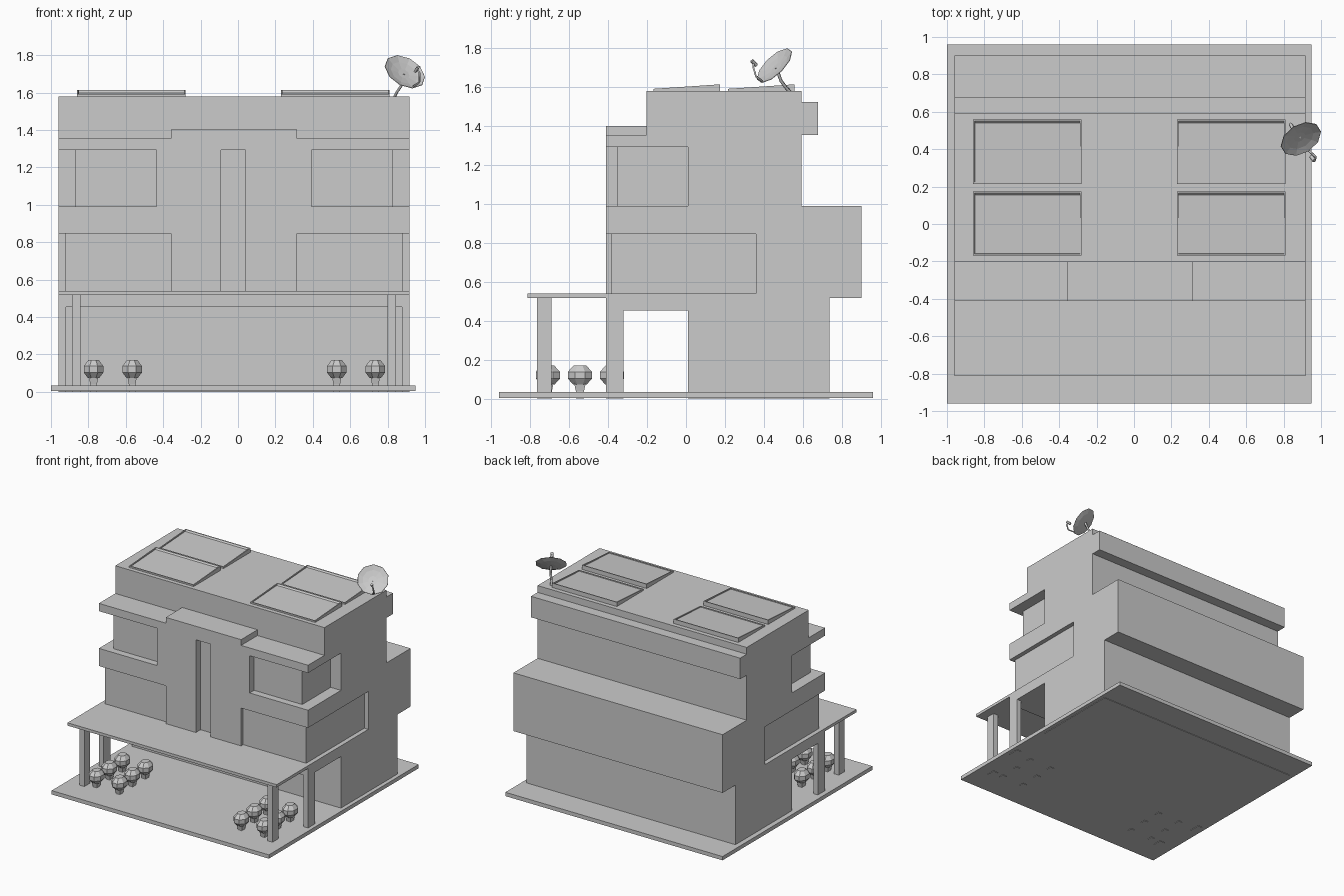
import bpy, bmesh, math
from mathutils import Vector

if "Cube" in bpy.data.objects:
    bpy.data.objects.remove(bpy.data.objects["Cube"])

grey = bpy.data.materials.new("plain grey")
grey.diffuse_color = (0.6, 0.6, 0.6, 1)
grey.use_nodes = True
grey.node_tree.nodes["Principled BSDF"].inputs["Base Color"].default_value = grey.diffuse_color


def finish(name, bm):
    bmesh.ops.recalc_face_normals(bm, faces=bm.faces)
    me = bpy.data.meshes.new(name)
    bm.to_mesh(me)
    bm.free()
    me.materials.append(grey)
    ob = bpy.data.objects.new(name, me)
    bpy.context.collection.objects.link(ob)
    return ob


def prism(name, profile, x0, x1):
    """Extrude a (y, z) profile along x."""
    bm = bmesh.new()
    face = bm.faces.new([bm.verts.new((x0, y, z)) for y, z in profile])
    ext = bmesh.ops.extrude_face_region(bm, geom=[face])
    new = [v for v in ext["geom"] if isinstance(v, bmesh.types.BMVert)]
    bmesh.ops.translate(bm, verts=new, vec=(x1 - x0, 0, 0))
    return finish(name, bm)


def box(name, x0, x1, y0, y1, z0, z1):
    return prism(name, [(y0, z0), (y1, z0), (y1, z1), (y0, z1)], x0, x1)


def lathe(name, rings, sides):
    """Stack of (radius, height) rings around z, capped at both ends."""
    bm = bmesh.new()
    loops = []
    for r, z in rings:
        loops.append([bm.verts.new((r * math.cos(2 * math.pi * (i + .5) / sides),
                                    r * math.sin(2 * math.pi * (i + .5) / sides), z))
                      for i in range(sides)])
    for a, b in zip(loops, loops[1:]):
        for i in range(sides):
            j = (i + 1) % sides
            bm.faces.new((a[i], a[j], b[j], b[i]))
    bm.faces.new(loops[0])
    bm.faces.new(loops[-1])
    return finish(name, bm)


def rod(name, points, radius):
    """Thin tube along a path."""
    cu = bpy.data.curves.new(name, "CURVE")
    cu.dimensions = "3D"
    cu.bevel_depth = radius
    cu.bevel_resolution = 0
    cu.use_fill_caps = True
    sp = cu.splines.new("POLY")
    sp.points.add(len(points) - 1)
    for p, co in zip(sp.points, points):
        p.co = (*co, 1)
    cu.materials.append(grey)
    ob = bpy.data.objects.new(name, cu)
    bpy.context.collection.objects.link(ob)


def cut(target, *dims):
    cutter = box("cutter", *dims)
    mod = target.modifiers.new("cut", "BOOLEAN")
    mod.operation = "DIFFERENCE"
    mod.solver = "EXACT"
    mod.object = cutter
    bpy.context.view_layer.objects.active = target
    bpy.ops.object.modifier_apply(modifier=mod.name)
    bpy.data.objects.remove(cutter)


L, R = -0.96, 0.917          # house side walls
MID, HALF = (L + R) / 2, (R - L) / 2
FRONT = -0.412

# Ground plate, a hair above the footings
box("base_plate", -1, 0.949, -0.96, 0.96, 0.004, 0.035)

# House body: stepped side profile, footing reaches the ground
house = prism("house_body", [
    (FRONT, 0), (.737, 0), (.737, .518), (.902, .518), (.902, .99), (.593, .99),
    (.593, 1.355), (.677, 1.355), (.677, 1.525), (.593, 1.525), (.593, 1.58),
    (-.202, 1.58), (-.202, 1.355), (FRONT, 1.355)], L, R)

# Open ground floor with corner pillars
cut(house, L + .04, R - .04, -.6, .01, -.05, .453)
cut(house, -1.2, 1.2, -.32, .01, -.05, .453)
# Door groove
cut(house, -.09, .04, -.6, FRONT + .06, .54, 1.292)
# Wrap-around corner windows: inner x offset, front depth, side depth, side end y, z range
for half, fd, sd, y_end, z0, z1 in ((.415, .057, .092, .01, .99, 1.292),
                                    (.338, .027, .036, .36, .54, .847)):
    for s in (-1, 1):
        out, inner, side = MID + s * 1.1, MID + s * half, MID + s * (HALF - sd)
        cut(house, min(out, inner), max(out, inner), -.6, FRONT + fd, z0, z1)
        cut(house, min(out, side), max(out, side), -.6, y_end, z0, z1)

# Raised block above the entrance
box("entrance_parapet", MID - .338, MID + .338, FRONT, -.202, 1.355, 1.402)

# Porch roof and posts
box("porch_roof", L, R, -.814, FRONT, .517, .54)
for s in (-1, 1):
    x = MID + s * .844
    box("porch_post", x - .0225, x + .0225, -.765, -.69, 0, .52)

# Solar panels: sloped wedge, flat rim and a sunken sheet
for x0 in (-.86, .23):
    for y0 in (-.168, .215):
        y1 = y0 + .343
        panel = prism("solar_panel", [(y0, 1.58), (y1, 1.58), (y1, 1.615), (y0, 1.592)],
                      x0, x0 + .58)
        bm = bmesh.new()
        bm.from_mesh(panel.data)
        bm.normal_update()
        top = max(bm.faces, key=lambda f: f.calc_center_median().z)
        bmesh.ops.inset_region(bm, faces=[top], thickness=.012)
        bmesh.ops.inset_region(bm, faces=[top], thickness=.001)
        for v in top.verts:
            v.co.z -= .006
            if v.co.y > (y0 + y1) / 2:
                v.co.y -= .01
                v.co.z -= .004
        bm.to_mesh(panel.data)
        bm.free()

# Shrubs
for x in (-.772, -.566, .528, .734):
    for y in (-.71, -.545, -.38):
        bush = lathe("shrub", [(.038, .073), (.067, .103), (.067, .138), (.036, .17)], 8)
        bush.location = (x, y, 0)
        bush.scale = (.84, 1, 1)
        stem = lathe("shrub_stem", [(.03, 0), (.03, .04), (.042, .08)], 4)
        stem.location = (x, y, 0)
        stem.scale = (.84, 1, 1)

# Satellite dish
normal = Vector((.4, -.64, .66)).normalized()
centre = Vector((.892, .455, 1.711))
dish = lathe("satellite_dish", [(.035, -.018), (.08, -.012), (.118, 0), (.116, .002),
                                (.078, -.009), (.033, -.015)], 10)
dish.location = centre
dish.rotation_euler = normal.to_track_quat("Z", "Y").to_euler()
back = centre - normal * .016
rod("dish_mount", [(.837, .535, 1.575), (.848, .512, 1.6), (.872, .487, 1.635), back], .009)
rod("dish_arm", [(.937, .39, 1.633), (.97, .36, 1.655), (.97, .345, 1.705), (.957, .35, 1.725)], .006)
rod("dish_receiver", [(.964, .338, 1.737), (.947, .362, 1.713)], .011)
